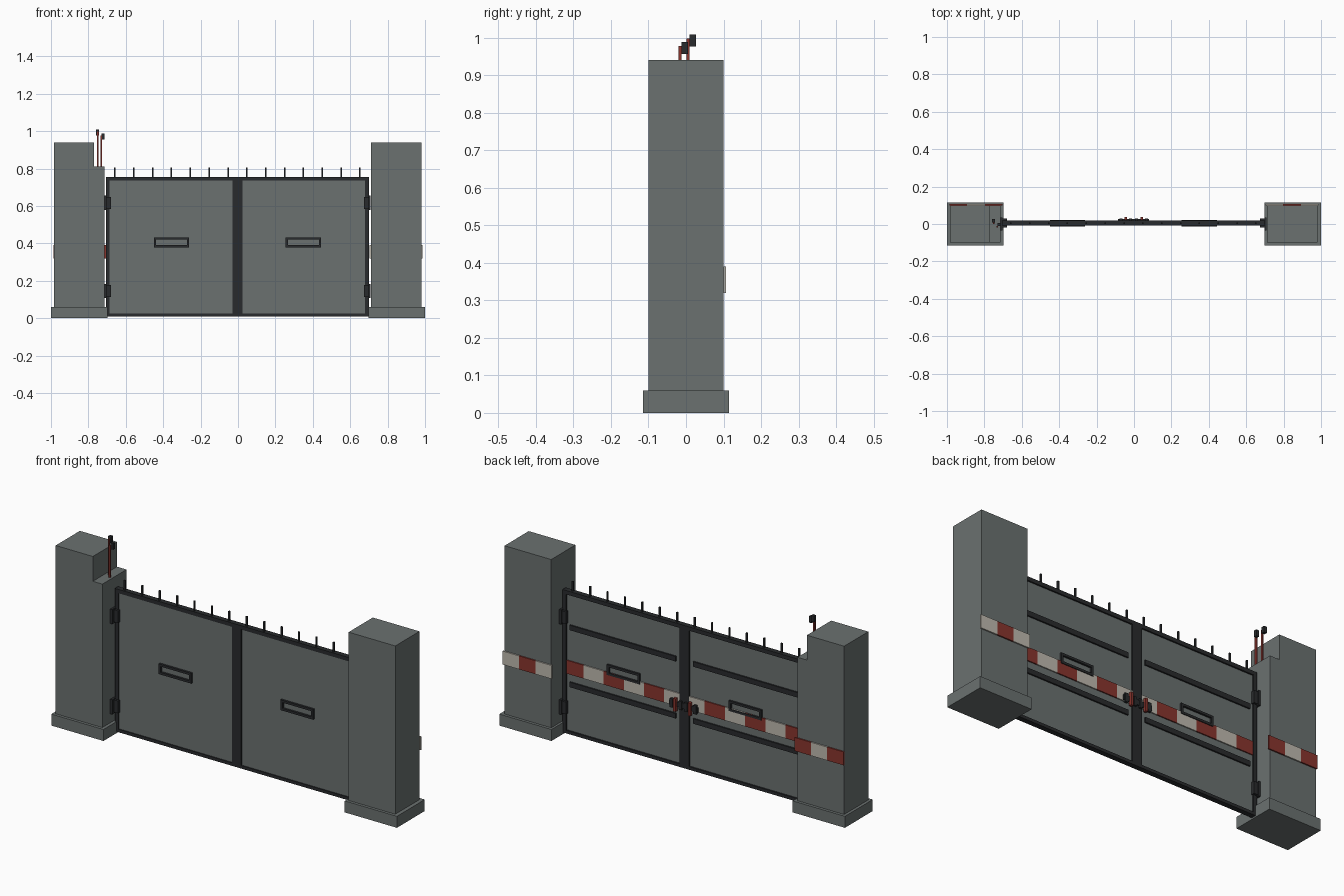
import bpy
import bmesh

if "Cube" in bpy.data.objects:
    bpy.data.objects.remove(bpy.data.objects["Cube"])


def material(name, rgb):
    m = bpy.data.materials.new(name)
    m.use_nodes = True
    m.diffuse_color = (*rgb, 1)
    m.node_tree.nodes["Principled BSDF"].inputs["Base Color"].default_value = (*rgb, 1)
    return m


GREY = material("concrete grey", (0.145, 0.165, 0.162))
BLACK = material("black steel", (0.022, 0.024, 0.026))
RED = material("warning red", (0.25, 0.035, 0.027))
WHITE = material("warning white", (0.52, 0.49, 0.43))


def finish(name, bm, mats):
    bmesh.ops.recalc_face_normals(bm, faces=bm.faces)
    mesh = bpy.data.meshes.new(name)
    bm.to_mesh(mesh)
    bm.free()
    for m in mats:
        mesh.materials.append(m)
    ob = bpy.data.objects.new(name, mesh)
    bpy.context.collection.objects.link(ob)
    return ob


def add_box(bm, xs, ys, zs, index=0):
    """Axis-aligned box between pairs of limits."""
    verts = bmesh.ops.create_cube(bm, size=1)["verts"]
    for v in verts:
        v.co = [lim[0] if c < 0 else lim[1] for c, lim in zip(v.co, (xs, ys, zs))]
    for f in {f for v in verts for f in v.link_faces}:
        f.material_index = index


def boxes(name, mat, *limits):
    bm = bmesh.new()
    for xs, ys, zs in limits:
        add_box(bm, xs, ys, zs)
    return finish(name, bm, [mat])


def extruded(name, mat, outline, ys):
    """Outline in x and z, extruded along y."""
    bm = bmesh.new()
    face = bm.faces.new([bm.verts.new((x, ys[0], z)) for x, z in outline])
    new = bmesh.ops.extrude_face_region(bm, geom=[face])["geom"]
    for v in new:
        if isinstance(v, bmesh.types.BMVert):
            v.co.y = ys[1]
    return finish(name, bm, [mat])


def rim(xs, ys, zs, t):
    """Four bars around a rectangle."""
    (a, b), (c, d) = xs, zs
    return [((a, a + t), ys, zs), ((b - t, b), ys, zs),
            ((a + t, b - t), ys, (c, c + t)), ((a + t, b - t), ys, (d - t, d))]


def stripes(name, edges, ys, zs, first):
    """Row of plates in alternating red (0) and white (1)."""
    bm = bmesh.new()
    for i, pair in enumerate(zip(edges, edges[1:])):
        add_box(bm, sorted(pair), ys, zs, (first + i) % 2)
    return finish(name, bm, [RED, WHITE])


# Pillars with wider footings; the right one has a step on its inner side
DEEP = (-0.1, 0.1)
extruded("right_pillar", GREY, [(-0.985, 0), (-0.715, 0), (-0.715, 0.81),
                                (-0.77, 0.81), (-0.77, 0.94), (-0.985, 0.94)], DEEP)
boxes("left_pillar", GREY, ((0.71, 0.98), DEEP, (0, 0.94)))
STRIPE_Z = (0.32, 0.39)
for side, sign, first in (("left", 1, 0 + 1), ("right", -1, 0)):
    boxes(side + "_footing", GREY,
          (sorted((sign * 0.698, sign)), (-0.115, 0.115), (0, 0.06)))
    edges = [sign * (0.702 + 0.095 * i) for i in range(4)]
    stripes(side + "_pillar_stripes", edges, (0.1, 0.107), STRIPE_Z, first)

# Gate leaves
MID = -0.003
BOTTOM, TOP = 0.008, 0.755
FRAME_Y = (-0.008, 0.019)
for side, sign in (("left", 1), ("right", -1)):
    def span(a, b):
        return sorted((MID + sign * a, MID + sign * b))

    leaf = span(0.001, 0.704)
    boxes(side + "_leaf_panel", GREY, (leaf, (-0.003, 0.011), (BOTTOM + 0.004, TOP - 0.004)))
    boxes(side + "_leaf_frame", BLACK,
          (span(0, 0.027), FRAME_Y, (BOTTOM, TOP)),
          (span(0.683, 0.704), FRAME_Y, (BOTTOM, TOP)),
          (span(0.027, 0.683), FRAME_Y, (TOP - 0.02, TOP)),
          (span(0.027, 0.683), FRAME_Y, (BOTTOM, BOTTOM + 0.016)))
    boxes(side + "_back_ribs", BLACK,
          *[(span(0.05, 0.665), (0.011, 0.019), (z, z + 0.026)) for z in (0.255, 0.553)])
    boxes(side + "_viewing_slot", BLACK,
          *rim(span(0.258, 0.447), (-0.014, 0.021), (0.378, 0.432), 0.012))
    edges = [MID + sign * x for x in (0.027, 0.117, 0.234, 0.351, 0.468, 0.585, 0.683)]
    stripes(side + "_leaf_stripes", edges, (0.011, 0.017), STRIPE_Z, 1)

    # Hinges: pillar plate plus knuckle block
    parts = []
    for z in (0.145, 0.617):
        parts.append((span(0.7, 0.712), (-0.035, 0.035), (z - 0.038, z + 0.038)))
        parts.append((span(0.677, 0.71), (-0.02, 0.03), (z - 0.032, z + 0.032)))
    boxes(side + "_hinges", BLACK, *parts)

# Spikes along the top edge
boxes("top_spikes", BLACK,
      *[((x - 0.004, x + 0.004), (0.001, 0.009), (TOP - 0.005, 0.806))
        for x in (MID + 0.1008 * (i - 6.5) for i in range(14))])

# Sliding bolt on the back, with brackets and red handles
bolt = [((-0.085, 0.08), (0.018, 0.026), (0.322, 0.348))]
for x in (-0.07, -0.018, 0.014, 0.066):
    bolt.append(((x - 0.008, x + 0.008), (0.016, 0.029), (0.312, 0.358)))
boxes("gate_bolt", BLACK, *bolt)
boxes("bolt_handles", RED,
      *[((x - 0.007, x + 0.007), (0.022, 0.038), (0.3, 0.368)) for x in (-0.044, 0.041)])

# Pair of levers standing on the pillar step
for name, x, y, top, shift in (("tall", -0.75, 0.005, 1.008, 0), ("short", -0.73, -0.016, 0.988, 0.008)):
    boxes(name + "_lever_rod", RED,
          ((x - 0.004, x + 0.004), (y - 0.004, y + 0.004), (0.81, top - 0.01)))
    boxes(name + "_lever_grip", BLACK,
          ((x - 0.008 + shift, x + 0.008 + shift), (y + 0.004, y + 0.021), (top - 0.032, top)))
